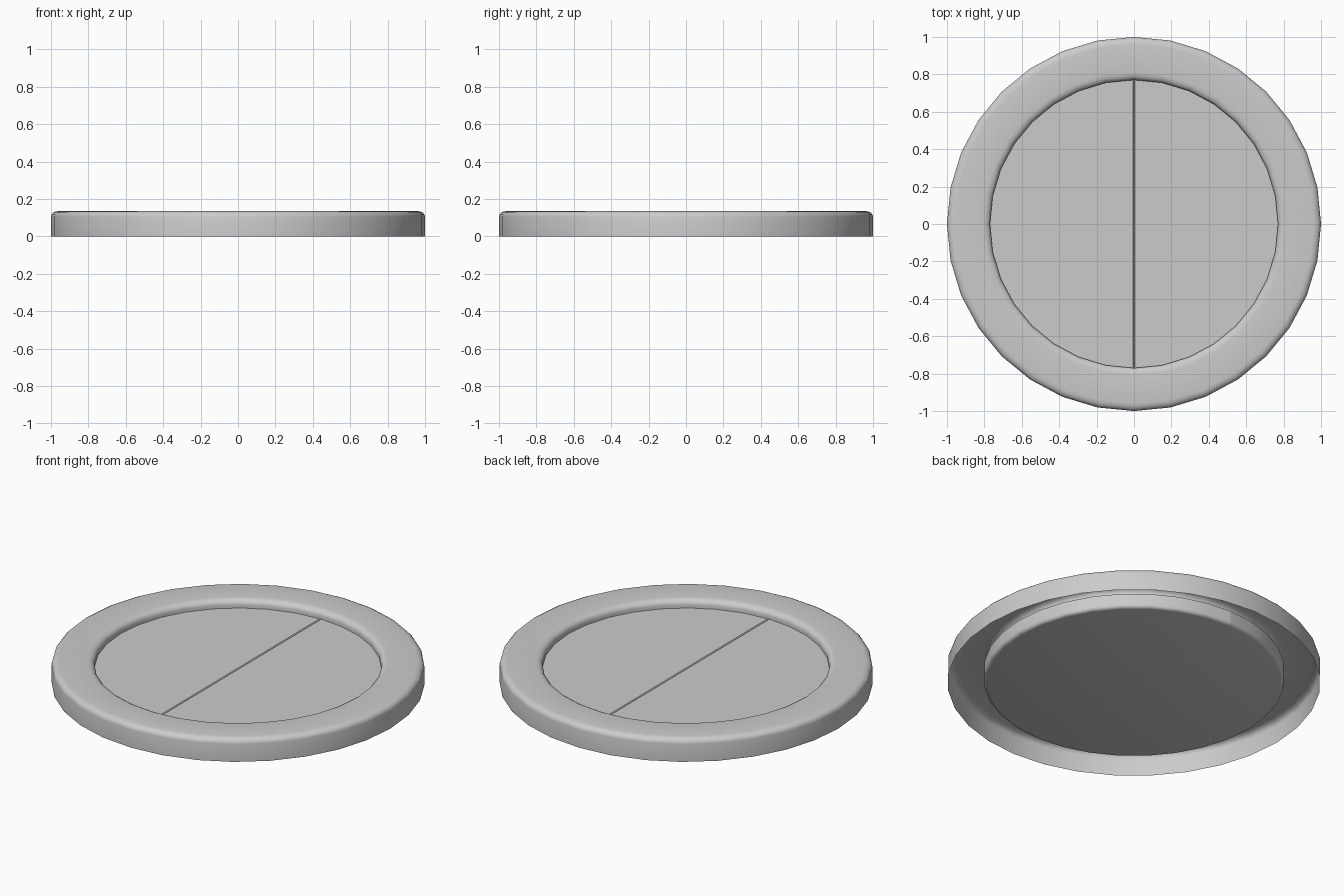
import bpy, bmesh, math

if "Cube" in bpy.data.objects:
    bpy.data.objects.remove(bpy.data.objects["Cube"])

SIDES = 32


def finish(bm, name):
    bmesh.ops.recalc_face_normals(bm, faces=bm.faces)
    mesh = bpy.data.meshes.new(name)
    bm.to_mesh(mesh)
    bm.free()
    obj = bpy.data.objects.new(name, mesh)
    bpy.context.collection.objects.link(obj)
    bpy.ops.object.select_all(action='DESELECT')
    obj.select_set(True)
    bpy.context.view_layer.objects.active = obj
    bpy.ops.object.shade_smooth_by_angle(angle=math.radians(40))
    return obj


# Hollow outer rim: a thin rounded profile turned around z, open underneath
def make_rim():
    f = 0.03
    profile = [(1.0, 0.0)]
    for i in range(5):
        a = math.radians(90 * i / 4)
        profile.append((0.96 + 0.04 * math.cos(a), 0.135 - f + f * math.sin(a)))
    for i in range(5):
        a = math.radians(90 + 90 * i / 4)
        profile.append((0.81 + 0.04 * math.cos(a), 0.135 - f + f * math.sin(a)))
    profile.append((0.77, 0.086))
    bm = bmesh.new()
    verts = [bm.verts.new((r, 0, z)) for r, z in profile]
    edges = [bm.edges.new(p) for p in zip(verts, verts[1:])]
    bmesh.ops.spin(bm, geom=verts + edges, cent=(0, 0, 0), axis=(0, 0, 1),
                   angle=math.tau, steps=SIDES)
    bmesh.ops.remove_doubles(bm, verts=bm.verts, dist=1e-4)
    return finish(bm, "rim")


# Half of the recessed disc, with rounded lower edge and a fine seam on top
def make_half(name, side):
    radius, low, high = 0.806, 0.003, 0.086
    bm = bmesh.new()
    start = -math.pi / 2
    ring = [bm.verts.new((side * radius * math.cos(start + math.tau * i / SIDES),
                          radius * math.sin(start + math.tau * i / SIDES), low))
            for i in range(SIDES // 2 + 1)]
    ring[0].co.x = ring[-1].co.x = 0
    face = bm.faces.new(ring)
    out = bmesh.ops.extrude_face_region(bm, geom=[face], use_keep_orig=True)
    top = [v for v in out['geom'] if isinstance(v, bmesh.types.BMVert)]
    bmesh.ops.translate(bm, verts=top, vec=(0, 0, high - low))
    bmesh.ops.recalc_face_normals(bm, faces=bm.faces)

    def on_seam(e):
        return all(abs(v.co.x) < 1e-5 for v in e.verts)

    def at_height(e, z):
        return all(abs(v.co.z - z) < 1e-5 for v in e.verts)

    curved = [e for e in bm.edges if at_height(e, low) and not on_seam(e)]
    bmesh.ops.bevel(bm, geom=curved, offset=0.02, segments=3, profile=0.5,
                    affect='EDGES')
    seam = [e for e in bm.edges if on_seam(e) and at_height(e, high)]
    bmesh.ops.bevel(bm, geom=seam, offset=0.005, segments=1, profile=0.5,
                    affect='EDGES')
    return finish(bm, name)


make_rim()
make_half("right_half_disc", 1)
make_half("left_half_disc", -1)
